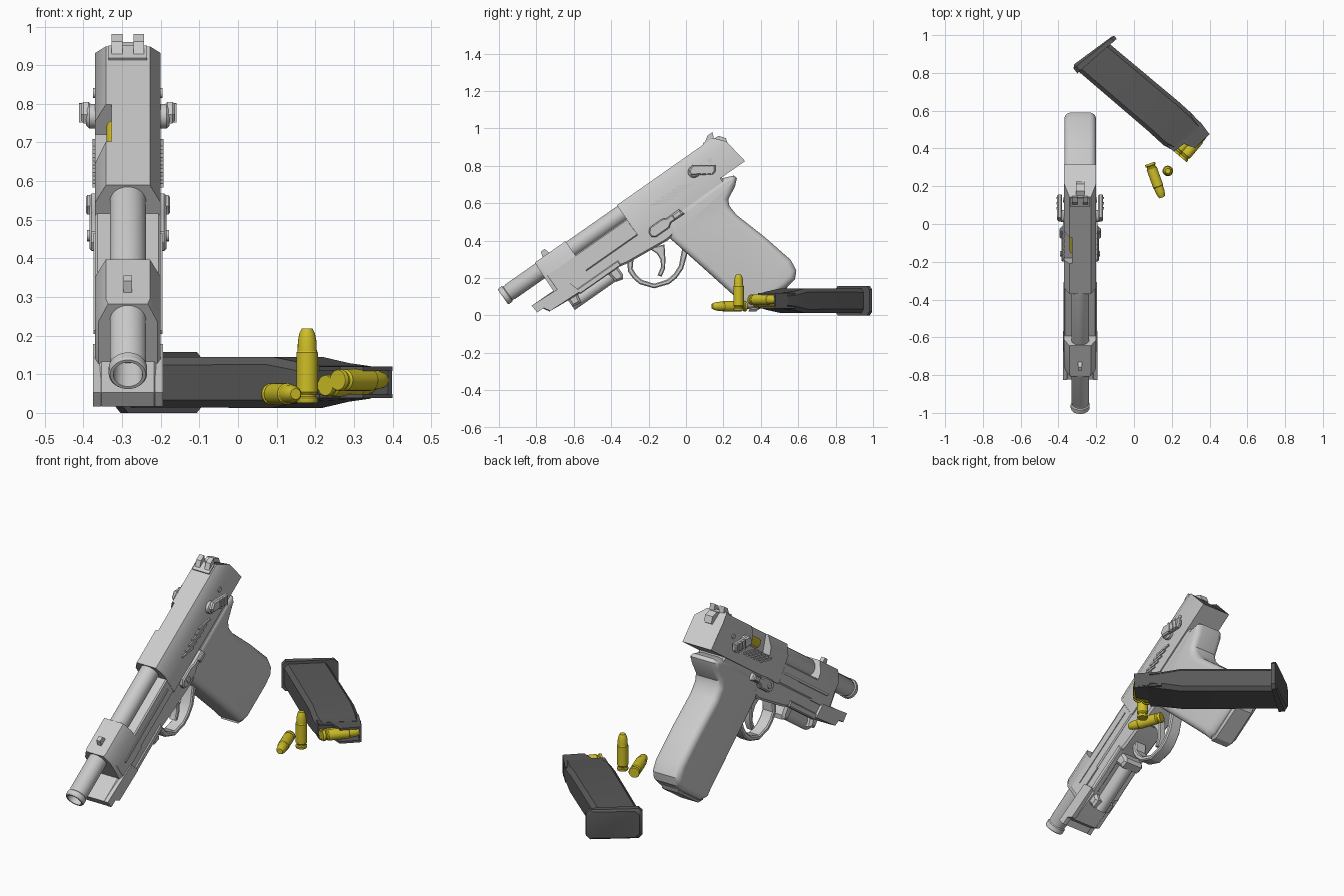
import bpy, bmesh
from math import sin, cos, pi, radians
from mathutils import Matrix, Vector

if "Cube" in bpy.data.objects:
    bpy.data.objects.remove(bpy.data.objects["Cube"])

SIDE = Matrix.Translation((-0.285, 0, 0))               # upright side profile (y, z)
GUN = SIDE @ Matrix.Rotation(radians(35), 4, 'X')       # tilted frame: u along bore, v up
MAG = Matrix(((0, .766, .643, 0), (0, -.643, .766, 0), (1, 0, 0, .079), (0, 0, 0, 1)))


def material(name, col):
    m = bpy.data.materials.new(name)
    m.diffuse_color = (*col, 1)
    m.use_nodes = True
    m.node_tree.nodes["Principled BSDF"].inputs["Base Color"].default_value = m.diffuse_color
    return m


BRASS = material("brass", (.62, .52, .02))
DARK = material("dark_steel", (.1, .1, .1))


def finish(name, bm, M, mat=None):
    bmesh.ops.recalc_face_normals(bm, faces=bm.faces)
    bm.transform(M)
    me = bpy.data.meshes.new(name)
    bm.to_mesh(me)
    bm.free()
    ob = bpy.data.objects.new(name, me)
    bpy.context.collection.objects.link(ob)
    if mat:
        me.materials.append(mat)
    return ob


def loft(name, sections, M=GUN, mat=None, bevel=0, segs=1):
    """Skin closed sections, cap both ends, optionally bevel the cap rims."""
    bm = bmesh.new()
    rings = [[bm.verts.new(p) for p in s] for s in sections]
    n = len(rings[0])
    for a, b in zip(rings, rings[1:]):
        for i in range(n):
            bm.faces.new((a[i], a[(i + 1) % n], b[(i + 1) % n], b[i]))
    caps = [bm.faces.new(rings[0]), bm.faces.new(rings[-1])]
    if bevel:
        bmesh.ops.recalc_face_normals(bm, faces=bm.faces)
        rim = [e for f in caps for e in f.edges]
        bmesh.ops.bevel(bm, geom=rim, offset=bevel, segments=segs, profile=.5,
                        affect='EDGES', clamp_overlap=False)
    return finish(name, bm, M, mat)


def prism(name, pts, x0, x1, M=GUN, mat=None, bevel=0, segs=1):
    return loft(name, [[(x, a, b) for a, b in pts] for x in (x0, x1)], M, mat, bevel, segs)


def box(name, x0, x1, u0, u1, v0, v1, bevel=0):
    return prism(name, [(u0, v0), (u1, v0), (u1, v1), (u0, v1)], x0, x1, bevel=bevel)


def lathe(name, prof, origin, direction, M=Matrix(), mat=None, n=20):
    T = M @ Matrix.Translation(origin) @ Vector(direction).to_track_quat('Z', 'Y').to_matrix().to_4x4()
    rings = [[(r * cos(2 * pi * i / n), r * sin(2 * pi * i / n), z) for i in range(n)] for r, z in prof]
    return loft(name, rings, T, mat)


def hexa(u_low, u_mid, u_top, s=1.0, low=.495):
    return [(-.085 * s, u_low, low), (.085 * s, u_low, low), (.085 * s, u_mid, .64),
            (.057 * s, u_top, .695), (-.057 * s, u_top, .695), (-.085 * s, u_mid, .64)]


# Slide: tall rear block with ejection port, low side rails, front cap
slide = loft("slide_rear", [hexa(.035, .035, .035), hexa(.732, .71, .662)])
cutter = prism("port_cutter", [(.20, .60), (.40, .60), (.40, .75), (.25, .75)], -.2, -.043)
mod = slide.modifiers.new("port", 'BOOLEAN')
mod.operation, mod.object, mod.solver = 'DIFFERENCE', cutter, 'EXACT'
bpy.context.view_layer.objects.active = slide
bpy.ops.object.modifier_apply(modifier="port")
bpy.data.objects.remove(cutter)
box("slide_rails", -.085, .085, -.49, .04, .50, .605, .006)
loft("slide_front_cap", [hexa(-.505, -.503, -.50, .9, .51), hexa(-.48, -.48, -.48), hexa(-.30, -.30, -.30)])

# Barrel with recessed muzzle, and the chambered round in the port
lathe("barrel", [(.001, .1), (.034, .1), (.038, 0), (.046, 0), (.05, .006), (.05, .028), (.044, .033),
                 (.044, .042), (.047, .047), (.047, .8), (.001, .8)], (0, -.745, .643), (0, 1, 0), GUN, n=32)
lathe("chambered_round", [(.001, 0), (.026, 0), (.026, .11), (.001, .11)],
      (-.03, .27, .635), (0, 1, 0), GUN, BRASS)

# Sights and hammer
prism("front_sight", [(-.45, .69), (-.405, .69), (-.415, .725), (-.44, .725)], -.011, .011)
for s in (-1, 1):
    prism("rear_sight_post", [(.60, .69), (.665, .69), (.678, .722), (.645, .722)], s * .014, s * .042)
box("rear_sight_base", -.05, .05, .60, .655, .68, .702)
prism("hammer", [(.64, .62), (.71, .62), (.718, .655), (.695, .686), (.66, .69)], -.022, .022)

# Frame and dust cover
prism("frame", [(-.645, .516), (.58, .51), (.58, .45), (.15, .385), (-.1, .408), (-.17, .425), (-.39, .422),
                (-.586, .436), (-.605, .469), (-.641, .469)], -.078, .078, bevel=.01)
for s in (-1, 1):
    a, b = s * .07, s * .091
    prism("dust_cover_side", [(-.646, .517), (-.41, .505), (-.39, .43), (-.58, .436), (-.60, .469), (-.642, .469)], a, b)
    box("slide_groove_strip", s * .08, s * .089, -.43, .01, .55, .562)
    # Slide grip ridges
    for i in range(6):
        u, d = .225 + .034 * i, Vector((cos(radians(-24)), sin(radians(-24)))) * .047
        n = Vector((-d.y, d.x)).normalized() * .005
        c = Vector((u, .572))
        prism("slide_ridge", [c - d - n, c + d - n, c + d + n, c - d + n], s * .08, s * .092)
    # Safety lever: pivot, arm with thumb ribs
    lathe("safety_pivot", [(.032, 0), (.032, .02), (.024, .028), (.001, .028)], (s * .08, .475, .605), (s, 0, 0), GUN)
    prism("safety_lever", [(.455, .625), (.49, .64), (.59, .57), (.57, .54), (.55, .535), (.45, .60)],
          s * .095, s * .122, bevel=.007)
    for i in range(3):
        c = Vector((.515 + .022 * i, .592 - .0155 * i))
        prism("safety_rib", [c + Vector(o) for o in ((-.018, -.022), (-.01, -.026), (.016, .016), (.008, .02))],
              s * .11, s * .126)
    lathe("slide_pin", [(.013, 0), (.013, .01), (.001, .01)], (s * .08, .58, .605), (s, 0, 0), GUN, n=12)
    # Slide release lever
    prism("slide_release", [(.09, .475), (.11, .497), (.19, .497), (.215, .485), (.295, .487), (.305, .45),
                            (.22, .452), (.195, .435), (.11, .435), (.09, .45)], s * .07, s * .1, bevel=.006)
    box("release_thumb_pad", s * .09, s * .109, .245, .295, .455, .482, .004)
    lathe("frame_pin", [(.015, 0), (.015, .016), (.001, .016)], (s * .09, .135, .466), (s, 0, 0), GUN, n=12)

# Under-barrel light with clamps
lathe("light_tube", [(.001, .02), (.026, .02), (.03, 0), (.036, 0), (.036, .29), (.001, .29)],
      (0, -.47, .401), (0, 1, 0), GUN, n=24)
prism("light_clamp_front", [(-.47, .44), (-.47, .385), (-.42, .378), (-.405, .44)], -.06, .06, bevel=.012)
prism("light_clamp_rear", [(-.215, .44), (-.205, .362), (-.165, .352), (-.15, .372), (-.15, .44)], -.06, .06, bevel=.012)
for s in (-1, 1):
    box("light_rail", s * .05, s * .084, -.40, -.13, .418, .45, .005)

# Trigger guard and trigger
prism("trigger_guard", [(-.315, .30), (-.31, .235), (-.285, .2), (-.25, .168), (-.17, .145), (-.09, .168), (-.05, .2),
                        (-.015, .25), (.01, .34), (-.02, .36), (-.038, .265), (-.065, .223), (-.10, .192), (-.17, .17),
                        (-.235, .19), (-.265, .217), (-.285, .25), (-.28, .31)], -.034, .034, SIDE, bevel=.006)
prism("trigger", [(-.2, .36), (-.155, .33), (-.137, .30), (-.133, .26), (-.152, .215), (-.13, .208), (-.112, .25),
                  (-.11, .30), (-.115, .38)], -.02, .02, SIDE, bevel=.005)

# Grip
prism("grip", [(-.10, .52), (-.085, .412), (.10, .247), (.305, .062), (.33, .035), (.38, .04), (.54, .152),
               (.583, .195), (.59, .24), (.56, .297), (.42, .42), (.27, .538), (.232, .585), (.226, .62),
               (.262, .69), (.272, .735), (.255, .748), (.2, .735)], -.084, .084, SIDE, bevel=.034, segs=5)
prism("grip_base", [(.335, .022), (.375, .022), (.535, .132), (.545, .16), (.34, .06)], -.06, .06, SIDE, bevel=.01)


# Magazine: tapered body, foot plate, feed lips
def octo(h, t0, t1, s0, s1, c=.02):
    pts = [(-h, t0 + c), (-h, t1 - c), (c - h, t1), (h - c, t1), (h, t1 - c), (h, t0 + c), (h - c, t0), (c - h, t0)]
    return [(x, s0 + (s1 - s0) * (t - t0) / (t1 - t0), t) for x, t in pts]


loft("magazine_body", [octo(.065, .43, .647, -.75, -.71), octo(.066, .425, .648, -.26, -.24),
                       octo(.05, .42, .645, -.15, -.15), octo(.042, .43, .635, -.1, -.065)], MAG, DARK)
loft("magazine_foot", [octo(.07, .445, .685, -.786, -.728), octo(.079, .425, .695, -.775, -.72),
                       octo(.079, .418, .692, -.743, -.70)], MAG, DARK)
for s in (-1, 1):
    prism("magazine_lip", [(-.13, .43), (-.085, .43), (-.07, .495), (-.01, .515), (.0, .622), (-.14, .645)],
          s * .030, s * .041, MAG, DARK)
prism("magazine_lip_front", [(-.08, .625), (-.005, .61), (-.002, .622), (-.08, .64)], -.036, .036, MAG, DARK)

# Cartridges: one standing, one lying, two in the magazine
ROUND = [(.001, 0), (.026, 0), (.028, .004), (.028, .012), (.023, .016), (.023, .022), (.028, .028),
         (.028, .13), (.025, .134), (.024, .16), (.020, .18), (.014, .192), (.001, .192)]
lathe("standing_cartridge", ROUND, (.179, .281, .026), (0, 0, 1), mat=BRASS)
lathe("lying_cartridge", ROUND, (.084, .321, .049), (.34, -.94, 0), mat=BRASS)
lathe("magazine_cartridge", ROUND, (.006, -.024, .43), (0, 0, 1), MAG, BRASS)
lathe("magazine_cartridge", ROUND, (-.008, -.066, .43), (0, 0, 1), MAG, BRASS)

# Smooth curved surfaces, keep hard edges
for ob in bpy.context.scene.objects:
    ob.select_set(True)
bpy.ops.object.shade_smooth_by_angle(angle=radians(32))
